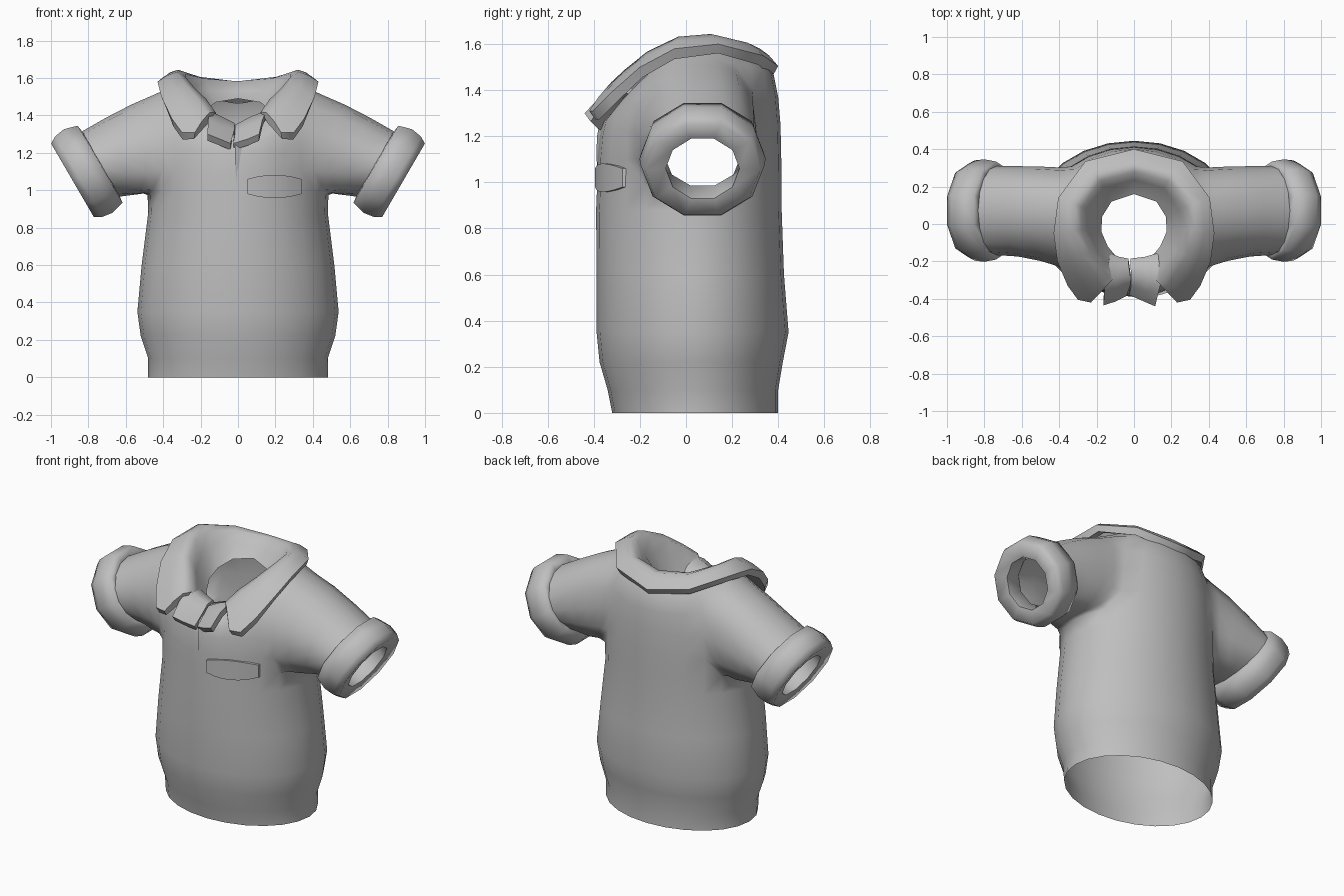
import bpy, bmesh, math
from mathutils import Vector

if "Cube" in bpy.data.objects:
    bpy.data.objects.remove(bpy.data.objects["Cube"])

fabric = bpy.data.materials.new("grey fabric")
fabric.diffuse_color = (0.52, 0.52, 0.52, 1)
fabric.use_nodes = True
fabric.node_tree.nodes["Principled BSDF"].inputs["Base Color"].default_value = fabric.diffuse_color


def finish(name, bm, angle=60):
    bmesh.ops.remove_doubles(bm, verts=bm.verts, dist=0.0005)
    bmesh.ops.recalc_face_normals(bm, faces=bm.faces)
    me = bpy.data.meshes.new(name)
    bm.to_mesh(me)
    bm.free()
    me.materials.append(fabric)
    ob = bpy.data.objects.new(name, me)
    bpy.context.collection.objects.link(ob)
    bpy.ops.object.select_all(action='DESELECT')
    ob.select_set(True)
    bpy.context.view_layer.objects.active = ob
    bpy.ops.object.shade_smooth_by_angle(angle=math.radians(angle))
    return ob


def skin(bm, rows, closed):
    """Join rows of vertices with quads."""
    for a, b in zip(rows, rows[1:]):
        n = len(a)
        for i in range(n if closed else n - 1):
            j = (i + 1) % n
            bm.faces.new((a[i], a[j], b[j], b[i]))


# Sleeve frame: axis, cross direction and seam centre for side +1 / -1
def sleeve_point(side, axial, u, v, ang):
    cu, sv = u * math.cos(ang), v * math.sin(ang)
    return Vector((side * (0.74 + 0.864 * axial + 0.503 * cu), 0.072 + sv,
                   1.138 - 0.503 * axial + 0.864 * cu))


# --- Shirt: torso rings (half width, front y, back y, front z, side z, back z)
N, Y0 = 24, 0.04
RINGS = [(.48, -.32, .40, 0, 0, 0), (.48, -.34, .40, .1, .1, .1),
         (.52, -.375, .42, .22, .22, .22), (.538, -.388, .445, .35, .35, .35),
         (.515, -.388, .425, .6, .6, .6), (.48, -.39, .415, .88, .88, .88),
         (.485, -.385, .415, 1.0, 0.985, 1.0), (.485, -.385, .413, 1.1, 1.12, 1.12),
         (.48, -.375, .41, 1.2, 1.26, 1.25), (.45, -.36, .40, 1.26, 1.42, 1.37),
         (.39, -.33, .38, 1.29, 1.54, 1.47), (.29, -.27, .32, 1.30, 1.59, 1.55)]
bm = bmesh.new()
grid = []
for rx, yf, yb, zf, zs, zb in RINGS:
    row = []
    for i in range(N):
        a = 2 * math.pi * i / N
        c, s = math.cos(a), math.sin(a)
        y = Y0 + s * (yb - Y0 if s > 0 else Y0 - yf)
        z = zs + ((zb if s > 0 else zf) - zs) * s * s
        row.append(bm.verts.new((rx * c, y, z)))
    grid.append(row)

# Armhole cells are left open; its four corner cells become triangles
for r in range(len(RINGS) - 1):
    for i in range(N):
        j = (i + 1) % N
        quad = [grid[r][i], grid[r][j], grid[r + 1][j], grid[r + 1][i]]
        cols = [c for c in ((i + 3) % N, (i - 9) % N) if c < 6]
        if cols and 6 <= r <= 9:
            if cols[0] not in (0, 5) or r not in (6, 9):
                continue
            quad.pop({(0, 6): 2, (5, 6): 3, (5, 9): 0, (0, 9): 1}[cols[0], r])
        bm.faces.new(quad)

# Sleeves grow from the armhole border to the cuff seam
half = [(0, 10), (1, 10), (2, 10), (3, 9), (3, 8), (3, 7), (2, 6), (1, 6), (0, 6)]
border = half + [(-c, r) for c, r in half[-2:0:-1]]
soft = []
for side in (1, -1):
    start = [grid[r][(c if side > 0 else 12 - c) % N] for c, r in border]
    rows = [start]
    for t in (0.15, 0.4, 0.7, 1.0, 1.08):
        row = []
        for k, v in enumerate(start):
            ang = 2 * math.pi * k / len(start)
            goal = sleeve_point(side, 0, .2, .238, ang)
            p = v.co.lerp(goal, t)
            e = 1 - (1 - min(t, 1)) ** 2
            p.y = v.co.y + (goal.y - v.co.y) * e
            p.z += .04 * max(t * (1 - t), 0) * max(math.cos(ang), 0)
            row.append(bm.verts.new(p))
        rows.append(row)
    skin(bm, rows, True)
    soft += start + rows[1]
# Soften the armpit and shoulder join
bmesh.ops.smooth_vert(bm, verts=soft, factor=0.4, use_axis_x=True, use_axis_y=True, use_axis_z=True)
finish("shirt_body", bm, 100)

# --- Cuffs: thick rolled bands (axial, cross radius, depth radius)
CUFF = [(-.01, .19, .225), (-.003, .25, .262), (.07, .272, .274), (.13, .262, .268),
        (.168, .238, .25), (.155, .158, .16), (.05, .155, .165), (-.01, .19, .225)]
for side, name in ((1, "left_cuff"), (-1, "right_cuff")):
    bm = bmesh.new()
    rows = [[bm.verts.new(sleeve_point(side, a, u, v, math.radians(36 * k + 18)))
             for k in range(10)] for a, u, v in CUFF]
    skin(bm, rows, True)
    finish(name, bm, 75)

# --- Collar: sections from centre back to front tip (neck rim, crest, outer edge, underside)
COLLAR = [((0, .16, 1.49), (0, .30, 1.585), (0, .40, 1.505), (0, .375, 1.46)),
          ((.12, .12, 1.47), (.19, .25, 1.605), (.26, .335, 1.55), (.25, .315, 1.51)),
          ((.17, .04, 1.43), (.30, .10, 1.64), (.405, .14, 1.60), (.39, .14, 1.56)),
          ((.175, -.04, 1.39), (.30, -.03, 1.63), (.43, -.05, 1.58), (.41, -.05, 1.535)),
          ((.14, -.12, 1.35), (.25, -.16, 1.57), (.41, -.20, 1.50), (.39, -.19, 1.455)),
          ((.09, -.18, 1.31), (.18, -.25, 1.50), (.355, -.33, 1.385), (.345, -.31, 1.34)),
          ((.06, -.20, 1.30), (.15, -.305, 1.45), (.30, -.405, 1.31), (.295, -.38, 1.27)),
          ((.04, -.21, 1.30), (.135, -.32, 1.425), (.23, -.42, 1.31), (.235, -.395, 1.275))]
bm = bmesh.new()
sections = [[(-p[0], p[1], p[2]) for p in s] for s in COLLAR[:0:-1]] + COLLAR
rows = []
for rim, crest, outer, under in sections:
    rim, crest, outer, under = map(Vector, (rim, crest, outer, under))
    inner = rim.lerp(crest, .55) + Vector((0, 0, -.012))
    lip = crest.lerp(rim, .15) + Vector((0, 0, .012))
    fold = crest.lerp(outer, .2) + Vector((0, 0, .012))
    slope = crest.lerp(outer, .6) + Vector((0, 0, .014))
    tuck = under.lerp(crest, .75) + Vector((0, 0, -.03))
    rows.append([bm.verts.new(p) for p in (rim, inner, lip, fold, slope, outer, under, tuck)])
skin(bm, rows, False)
for row in (rows[0], rows[-1]):
    bm.faces.new(row[2:])
finish("collar", bm, 62)


# --- Neck flaps: thick folded strips running from the neck opening to the front
def neck_flap(name, sections):
    bm = bmesh.new()
    rows = []
    for pts in sections:
        top = [Vector(p) for p in pts]
        low = [p + Vector((0, .025, -.035)) for p in top]
        rows.append([bm.verts.new(p) for p in top + low[::-1]])
    skin(bm, rows, True)
    bm.faces.new(rows[0])
    bm.faces.new(rows[-1])
    finish(name, bm, 50)


neck_flap("right_neck_flap", [
    [(-.13, -.18, 1.38), (-.15, -.29, 1.425), (-.16, -.37, 1.375), (-.163, -.435, 1.30)],
    [(-.08, -.20, 1.37), (-.09, -.29, 1.395), (-.10, -.36, 1.345), (-.10, -.415, 1.275)],
    [(-.03, -.21, 1.355), (-.02, -.28, 1.36), (-.02, -.33, 1.32), (-.04, -.385, 1.25)]])
neck_flap("left_neck_flap", [
    [(.13, -.18, 1.38), (.15, -.29, 1.425), (.13, -.37, 1.375), (.113, -.44, 1.30)],
    [(.06, -.20, 1.37), (.07, -.29, 1.395), (.06, -.36, 1.345), (.055, -.415, 1.275)],
    [(-.02, -.21, 1.345), (-.015, -.28, 1.35), (-.015, -.33, 1.31), (-.025, -.38, 1.25)]])

# --- Placket: slim fold below the neck, raised on one edge
bm = bmesh.new()
edge = [(-.01, -.384, 1.04), (-.013, -.389, 1.12), (-.016, -.386, 1.2), (-.016, -.375, 1.26)]
skin(bm, [[bm.verts.new((x + dx, y + dy, z)) for dx, dy in ((0, .03), (0, 0), (.05, .02))]
          for x, y, z in edge], False)
finish("placket_fold", bm, 40)

# --- Chest pocket welt, wrapped around the torso front
bm = bmesh.new()
rows = []
for k in range(7):
    f = k / 6
    x = .05 + .29 * f
    bulge = .022 * (1 - (2 * f - 1) ** 2)
    y = Y0 - .425 * math.sqrt(1 - (x / .485) ** 2) - .012
    top, low = 1.06 + bulge, .98 - bulge
    rows.append([bm.verts.new(p) for p in ((x, y, low), (x, y, top),
                                           (x, y + .035, top), (x, y + .035, low))])
skin(bm, rows, True)
bm.faces.new(rows[0])
bm.faces.new(rows[-1])
finish("chest_pocket", bm, 40)
